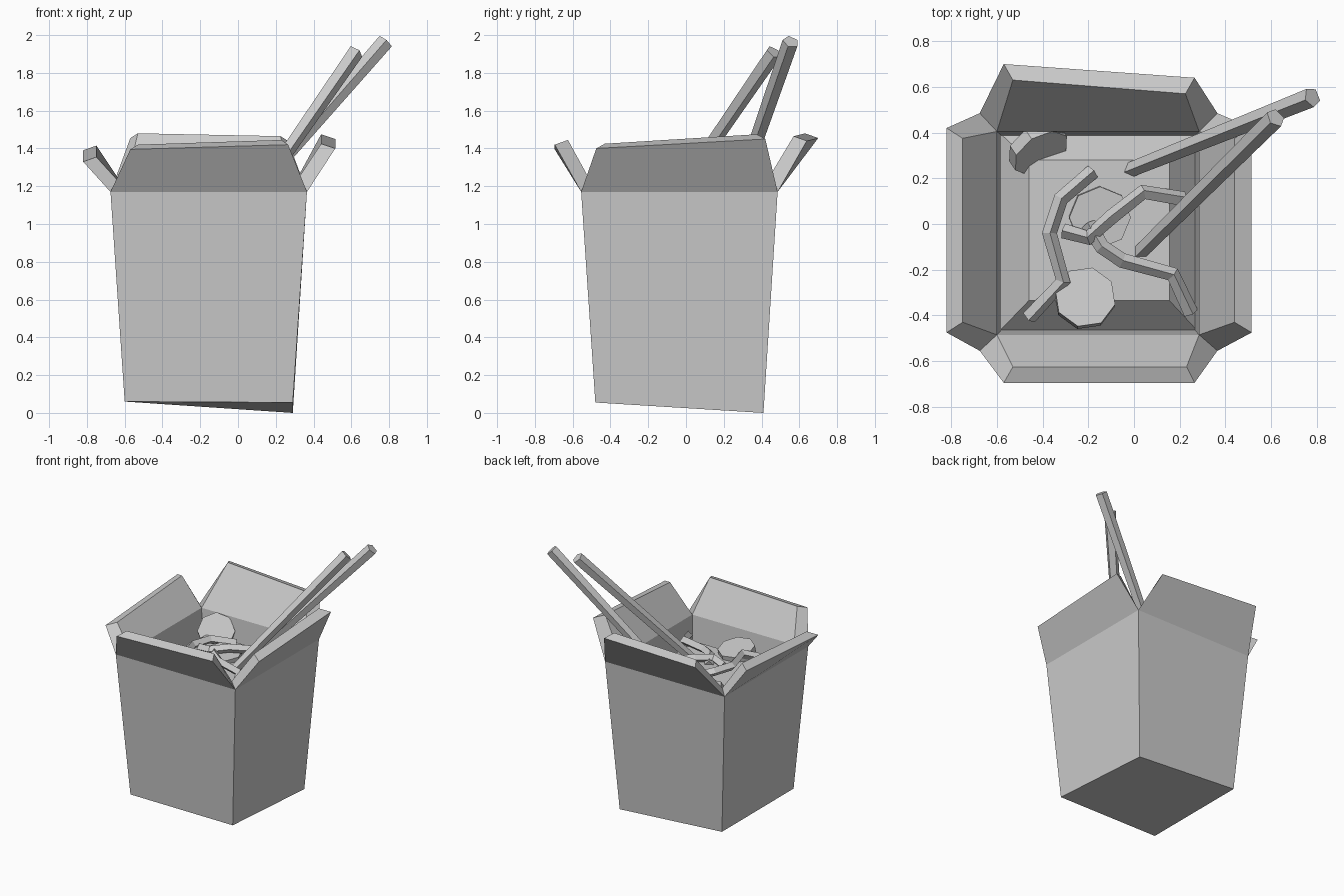
import bpy, bmesh, math
from mathutils import Vector

if "Cube" in bpy.data.objects:
    bpy.data.objects.remove(bpy.data.objects["Cube"])


def mesh_object(name, bm):
    bmesh.ops.recalc_face_normals(bm, faces=bm.faces)
    me = bpy.data.meshes.new(name)
    bm.to_mesh(me)
    bm.free()
    ob = bpy.data.objects.new(name, me)
    bpy.context.collection.objects.link(ob)
    return ob


def ring(bm, x0, x1, y0, y1, zs):
    """Four corners: front left, front right, back right, back left."""
    xy = [(x0, y0), (x1, y0), (x1, y1), (x0, y1)]
    return [bm.verts.new((x, y, z)) for (x, y), z in zip(xy, zs)]


def bridge(bm, a, b):
    for i in range(4):
        j = (i + 1) % 4
        bm.faces.new((a[i], a[j], b[j], b[i]))


# Carton: tapered double wall, bottom dips at the back right corner
bm = bmesh.new()
base_out = ring(bm, -0.60, 0.29, -0.48, 0.41, (0.06, 0.055, 0.0, 0.06))
rim_out = ring(bm, -0.675, 0.365, -0.555, 0.485, [1.17] * 4)
base_in = ring(bm, -0.52, 0.21, -0.40, 0.33, [0.13] * 4)
rim_in = ring(bm, -0.60, 0.285, -0.485, 0.405, [1.19] * 4)
bridge(bm, base_out, rim_out)
bridge(bm, base_in, rim_in)
bm.faces.new(base_out)
bm.faces.new(base_in)

# Open flaps in ring order: outer start, outer end, inner start, inner end
flaps = [
    ((-0.57, -0.695, 1.395), (0.265, -0.695, 1.42), (-0.53, -0.625, 1.42), (0.23, -0.625, 1.445)),
    ((0.515, -0.475, 1.40), (0.515, 0.42, 1.45), (0.44, -0.43, 1.425), (0.44, 0.375, 1.475)),
    ((0.265, 0.64, 1.44), (-0.57, 0.70, 1.455), (0.225, 0.57, 1.465), (-0.53, 0.63, 1.48)),
    ((-0.82, 0.42, 1.39), (-0.82, -0.475, 1.33), (-0.75, 0.375, 1.415), (-0.75, -0.43, 1.355)),
]
for i, pts in enumerate(flaps):
    j = (i + 1) % 4
    oa, ob_, ia, ib = [bm.verts.new(p) for p in pts]
    bm.faces.new((rim_out[i], rim_out[j], ob_, oa))
    bm.faces.new((rim_in[j], rim_in[i], ia, ib))
    bm.faces.new((oa, ob_, ib, ia))
    bm.faces.new((rim_out[i], oa, ia, rim_in[i]))
    bm.faces.new((rim_out[j], rim_in[j], ib, ob_))
mesh_object("carton", bm)

# Food filling: low mound inside the carton
bm = bmesh.new()
low = ring(bm, -0.59, 0.28, -0.47, 0.40, [0.93] * 4)
top = ring(bm, -0.46, 0.155, -0.335, 0.28, [1.07] * 4)
bridge(bm, low, top)
bm.faces.new(low)
bm.faces.new(top)
mesh_object("filling", bm)


def prism(name, a, b, r0, r1, sides):
    """Tapered straight prism from a to b."""
    a, b = Vector(a), Vector(b)
    bpy.ops.mesh.primitive_cone_add(vertices=sides, radius1=r0, radius2=r1,
                                    depth=(b - a).length, location=(a + b) / 2)
    ob = bpy.context.object
    ob.name = name
    ob.rotation_mode = 'QUATERNION'
    ob.rotation_quaternion = (b - a).to_track_quat('Z', 'Y')
    return ob


# Chopsticks
prism("chopstick_back", (-0.06, 0.22, 1.0), (0.78, 0.555, 1.965), 0.034, 0.045, 5)
prism("chopstick_front", (0.02, -0.13, 1.04), (0.62, 0.465, 1.91), 0.034, 0.045, 5)

# Vegetable slices: centre and facing direction
slices = [((-0.42, 0.33, 1.08), (0.45, -0.68, 0.55)),
          ((-0.215, -0.325, 1.10), (0.05, 0.2, 1.0)),
          ((-0.15, 0.03, 1.08), (0.05, -0.05, 1.0))]
for i, (c, n) in enumerate(slices):
    n = Vector(n).normalized() * 0.03
    prism(f"vegetable_slice_{i + 1}", Vector(c) - n, Vector(c) + n, 0.135, 0.135, 8)

# Noodles: bent low-poly tubes
noodles = [
    [(-0.18, 0.23, 1.09), (-0.32, 0.11, 1.13), (-0.37, -0.04, 1.13), (-0.31, -0.25, 1.13), (-0.46, -0.41, 1.06)],
    [(-0.31, -0.03, 1.12), (-0.20, -0.06, 1.14), (-0.10, 0.03, 1.15), (0.04, 0.14, 1.13), (0.22, 0.11, 1.08)],
    [(-0.20, 0.0, 1.11), (-0.14, -0.10, 1.14), (-0.05, -0.16, 1.13), (0.17, -0.22, 1.12), (0.25, -0.39, 1.07)],
]
for i, pts in enumerate(noodles):
    cu = bpy.data.curves.new(f"noodle_{i + 1}", 'CURVE')
    cu.dimensions = '3D'
    cu.bevel_depth = 0.033
    cu.bevel_resolution = 0
    cu.use_fill_caps = True
    sp = cu.splines.new('POLY')
    sp.points.add(len(pts) - 1)
    for p, co in zip(sp.points, pts):
        p.co = (*co, 1)
    sp.use_smooth = False
    bpy.context.collection.objects.link(bpy.data.objects.new(cu.name, cu))
